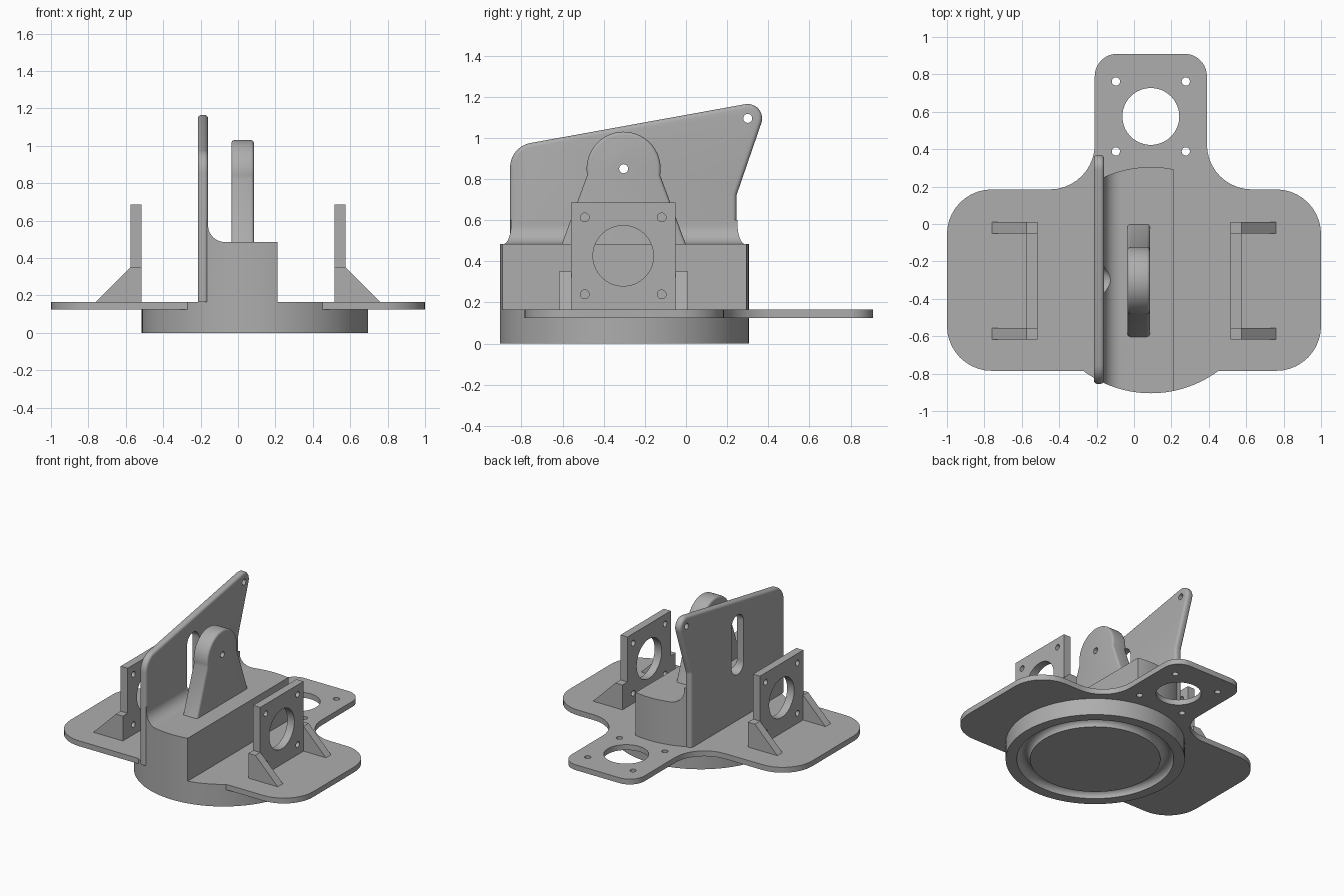
import bpy, bmesh, math
from mathutils import Vector

old = bpy.data.objects.get("Cube")
if old:
    bpy.data.objects.remove(old)

GREY = (0.42, 0.42, 0.42, 1)
mat = bpy.data.materials.new("plain grey")
mat.use_nodes = True
mat.diffuse_color = GREY
mat.node_tree.nodes["Principled BSDF"].inputs["Base Color"].default_value = GREY

CX, CY = 0.09, -0.30      # centre of the round base
TOP = 0.165               # top of the mounting plate
BASE_R = 0.605


def rounded(corners, steps=10):
    """Polygon from (u, v, radius) corners, each rounded by its radius."""
    pts = []
    for i, (u, v, r) in enumerate(corners):
        p = Vector((u, v))
        if r == 0:
            pts.append(p)
            continue
        a = (Vector(corners[i - 1][:2]) - p).normalized()
        b = (Vector(corners[(i + 1) % len(corners)][:2]) - p).normalized()
        half = a.angle(b) / 2
        centre = p + (a + b).normalized() * (r / math.sin(half))
        t = r / math.tan(half)
        start, end = p + a * t - centre, p + b * t - centre
        sweep = start.angle_signed(end)
        for k in range(steps + 1):
            w = -sweep * k / steps
            c, s = math.cos(w), math.sin(w)
            pts.append(centre + Vector((start.x * c - start.y * s, start.x * s + start.y * c)))
    return pts


def circle(u, v, r, n=40):
    return [Vector((u + r * math.cos(math.tau * k / n), v + r * math.sin(math.tau * k / n)))
            for k in range(n)]


def place(axis, u, v, w):
    return {"x": (w, u, v), "y": (u, w, v), "z": (u, v, w)}[axis]


def prism(name, outlines, axis, lo, hi, soften=0):
    """Extrude closed outlines along an axis; soften rounds the cap edges above the foot."""
    bm = bmesh.new()
    for pts in outlines:
        a = [bm.verts.new(place(axis, p.x, p.y, lo)) for p in pts]
        b = [bm.verts.new(place(axis, p.x, p.y, hi)) for p in pts]
        caps = [bm.faces.new(a), bm.faces.new(b)]
        for i in range(len(pts)):
            bm.faces.new((a[i - 1], a[i], b[i], b[i - 1]))
    bmesh.ops.recalc_face_normals(bm, faces=bm.faces)
    if soften:
        foot = min(v.co.z for v in bm.verts) + 0.001
        edges = {e for f in caps for e in f.edges if max(v.co.z for v in e.verts) > foot}
        bmesh.ops.bevel(bm, geom=list(edges), offset=soften, segments=4, profile=0.5,
                        affect="EDGES", clamp_overlap=True)
    return finish(name, bm)


def finish(name, bm):
    mesh = bpy.data.meshes.new(name)
    bm.to_mesh(mesh)
    bm.free()
    mesh.materials.append(mat)
    ob = bpy.data.objects.new(name, mesh)
    bpy.context.collection.objects.link(ob)
    return ob


def carve(ob, cutter, operation="DIFFERENCE"):
    """Apply a boolean and keep only the result."""
    mod = ob.modifiers.new("carve", "BOOLEAN")
    mod.operation, mod.solver, mod.object = operation, "EXACT", cutter
    deps = bpy.context.evaluated_depsgraph_get()
    mesh = bpy.data.meshes.new_from_object(ob.evaluated_get(deps))
    ob.modifiers.clear()
    ob.data = mesh


def drop(ob):
    bpy.data.objects.remove(ob)


def hole_set(u, v, big, small, spread=0.187):
    """Large round hole with four screw holes around it."""
    return [circle(u, v, big, 64)] + [circle(u + i * spread, v + j * spread, small, 20)
                                      for i in (-1, 1) for j in (-1, 1)]


# Round base with a semicircular groove underneath
groove = [(0.485 - 0.045 * math.cos(math.pi * k / 12), 0.045 * math.sin(math.pi * k / 12))
          for k in range(13)]
profile = [(0, 0)] + groove + [(BASE_R, 0), (BASE_R, TOP), (0, TOP)]
bm = bmesh.new()
verts = [bm.verts.new((CX + r, CY, z)) for r, z in profile]
edges = [bm.edges.new(pair) for pair in zip(verts, verts[1:])]
bmesh.ops.spin(bm, geom=verts + edges, cent=(CX, CY, 0), axis=(0, 0, 1),
               angle=math.tau, steps=96)
bmesh.ops.remove_doubles(bm, verts=bm.verts, dist=1e-4)
bmesh.ops.recalc_face_normals(bm, faces=bm.faces)
base = finish("round_base", bm)

# Mounting plate with a tail
plate = prism("mounting_plate", [rounded([
    (-1, -0.785, 0.24), (1, -0.785, 0.24), (1, 0.185, 0.24), (0.39, 0.185, 0.24),
    (0.39, 0.91, 0.12), (-0.21, 0.91, 0.12), (-0.21, 0.185, 0.24), (-1, 0.185, 0.24)])],
    "z", 0.125, TOP)
holes = prism("tail_holes", hole_set(CX, 0.575, 0.152, 0.022), "z", 0, 0.4)
carve(plate, holes)
drop(holes)

# Centre block, filleted up to the wall and trimmed to the base circle
block = prism("centre_block", [rounded([
    (-0.2, 0.15, 0), (0.21, 0.15, 0), (0.21, 0.485, 0), (-0.16, 0.485, 0.09),
    (-0.16, 0.6, 0), (-0.2, 0.6, 0)])], "y", -1, 0.5)
trim = prism("trim", [circle(CX, CY, BASE_R, 96)], "z", 0.1, 0.8)
carve(block, trim, "INTERSECT")
drop(trim)

# Tall side wall
wall = prism("side_wall", [rounded([
    (-0.855, TOP, 0), (0.245, TOP, 0), (0.245, 0.72, 0.05),
    (0.405, 1.185, 0.07), (-0.855, 0.957, 0.12)])], "x", -0.215, -0.16, 0.02)
slot = prism("wall_slot", [
    rounded([(-0.37, 0.505, 0.0699), (-0.23, 0.505, 0.0699),
             (-0.23, 0.95, 0.0699), (-0.37, 0.95, 0.0699)]),
    circle(0.30, 1.095, 0.022, 20)], "x", -0.4, -0.06)
carve(wall, slot)
carve(block, slot)
drop(slot)

# Upright lug with a pin hole
arc = [Vector((-0.303 + 0.18 * math.cos(t), 0.85 + 0.18 * math.sin(t)))
       for t in (math.radians(-10 + 200 * k / 28) for k in range(29))]
lug = prism("pivot_lug", [[Vector((-0.605, 0.48)), Vector((0, 0.48))] + arc],
            "x", -0.035, 0.085, 0.016)
pin = prism("pin_hole", [circle(-0.303, 0.85, 0.022, 20)], "x", -0.1, 0.15)
carve(lug, pin)
drop(pin)

# Square brackets and their gussets on both sides
parts = [base, plate, block, wall, lug]
for side, label in ((1, "left"), (-1, "right")):
    bracket = prism(label + "_bracket", [rounded([
        (-0.56, TOP - 0.01, 0), (-0.05, TOP - 0.01, 0), (-0.05, 0.685, 0), (-0.56, 0.685, 0)])],
        "x", *sorted((side * 0.517, side * 0.575)))
    holes = prism("bracket_holes", hole_set(-0.305, 0.427, 0.147, 0.021), "x", -0.9, 0.9)
    carve(bracket, holes)
    drop(holes)
    parts.append(bracket)
    for y, end in ((-0.617, "front"), (-0.05, "back")):
        gusset = [Vector((side * x, z)) for x, z in (
            (0.517, TOP - 0.005), (0.76, TOP - 0.005), (0.76, TOP), (0.575, 0.35), (0.517, 0.35))]
        parts.append(prism(f"{label}_{end}_gusset", [gusset], "y", y, y + 0.06))

# Smooth round surfaces, keep edges crisp
bpy.ops.object.select_all(action="DESELECT")
for ob in parts:
    ob.select_set(True)
bpy.context.view_layer.objects.active = base
bpy.ops.object.shade_smooth_by_angle(angle=math.radians(32))
